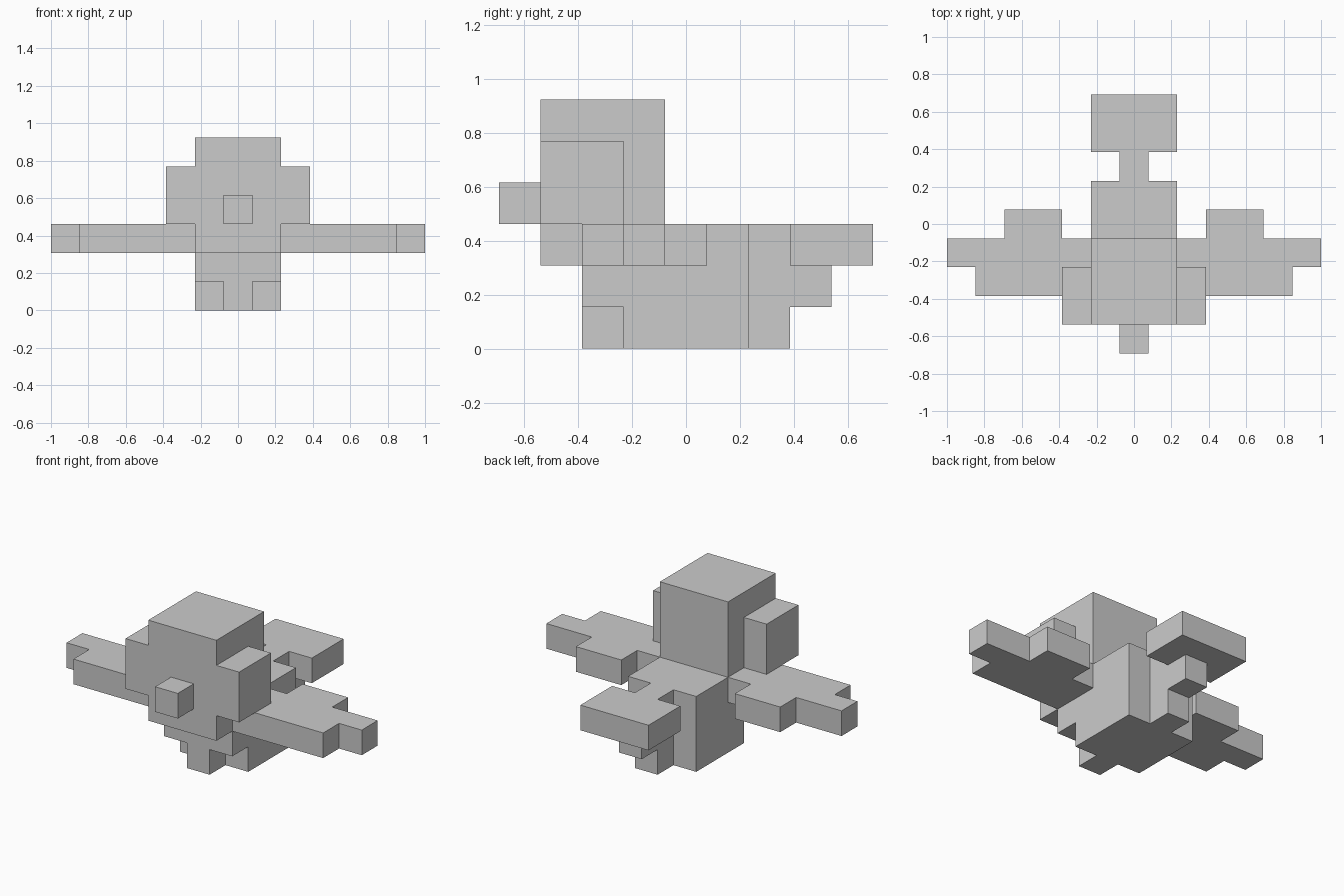
import bpy, bmesh
from math import radians
from itertools import product

if "Cube" in bpy.data.objects:
    bpy.data.objects.remove(bpy.data.objects["Cube"])

U = 2 / 13  # edge of one building cube

# Each part: boxes given as (x0, x1, y0, y1, z0, z1) in cube units
wing = [(1.5, 5.5, -2.5, -0.5, 2, 3),      # main blade
        (5.5, 6.5, -1.5, -0.5, 2, 3),      # tip
        (2.5, 4.5, -0.5, 0.5, 2, 3)]       # rear bulge
side_tuft = [(1.5, 2.5, -3.5, -1.5, 3, 5)]


def mirrored(boxes):
    return [(-b, -a, *rest) for a, b, *rest in boxes]


parts = {
    "head": [(-1.5, 1.5, -3.5, -0.5, 2, 6)],
    "beak": [(-0.5, 0.5, -4.5, -3.5, 3, 4)],
    "right_side_tuft": side_tuft,
    "left_side_tuft": mirrored(side_tuft),
    "body": [(-1.5, 1.5, -2.5, -0.5, 1, 2),    # chest
             (-1.5, 1.5, -1.5, -0.5, 0, 1),    # lower belly
             (-1.5, 1.5, -0.5, 1.5, 0, 3),     # back
             (-0.5, 0.5, -2.5, -1.5, 0, 1)],   # front keel
    "right_wing": wing,
    "left_wing": mirrored(wing),
    "tail_root": [(-0.5, 0.5, 1.5, 2.5, 0, 3),
                  (-0.5, 0.5, 2.5, 3.5, 1, 2)],
    "tail_fan": [(-1.5, 1.5, 2.5, 4.5, 2, 3)],
}


def cells(boxes):
    """Unit cells filled by the boxes, as (x, y, z) lower corners."""
    out = set()
    for x0, x1, y0, y1, z0, z1 in boxes:
        out |= set(product(*[[a + i for i in range(round(b - a))]
                             for a, b in ((x0, x1), (y0, y1), (z0, z1))]))
    return out


filled = {name: cells(boxes) for name, boxes in parts.items()}
solid = set().union(*filled.values())


def build(name, part_cells):
    """Skin a part, leaving out faces buried against neighbouring parts."""
    bm = bmesh.new()
    verts = {}

    def vert(p):
        if p not in verts:
            verts[p] = bm.verts.new([c * U for c in p])
        return verts[p]

    for cell in sorted(part_cells):
        for axis, side in product(range(3), (0, 1)):
            near = list(cell)
            near[axis] += 2 * side - 1
            if tuple(near) in solid:
                continue
            loop = []
            for s, t in ((0, 0), (1, 0), (1, 1), (0, 1)):
                p = list(cell)
                p[axis] += side
                p[(axis + 1) % 3] += s
                p[(axis + 2) % 3] += t
                loop.append(vert(tuple(p)))
            bm.faces.new(loop if side else loop[::-1])

    # merge coplanar squares into large flat faces
    bmesh.ops.dissolve_limit(bm, angle_limit=radians(1),
                             verts=bm.verts[:], edges=bm.edges[:])
    mesh = bpy.data.meshes.new(name)
    bm.to_mesh(mesh)
    bm.free()
    bpy.context.collection.objects.link(bpy.data.objects.new(name, mesh))


for part_name, part_cells in filled.items():
    build(part_name, part_cells)
